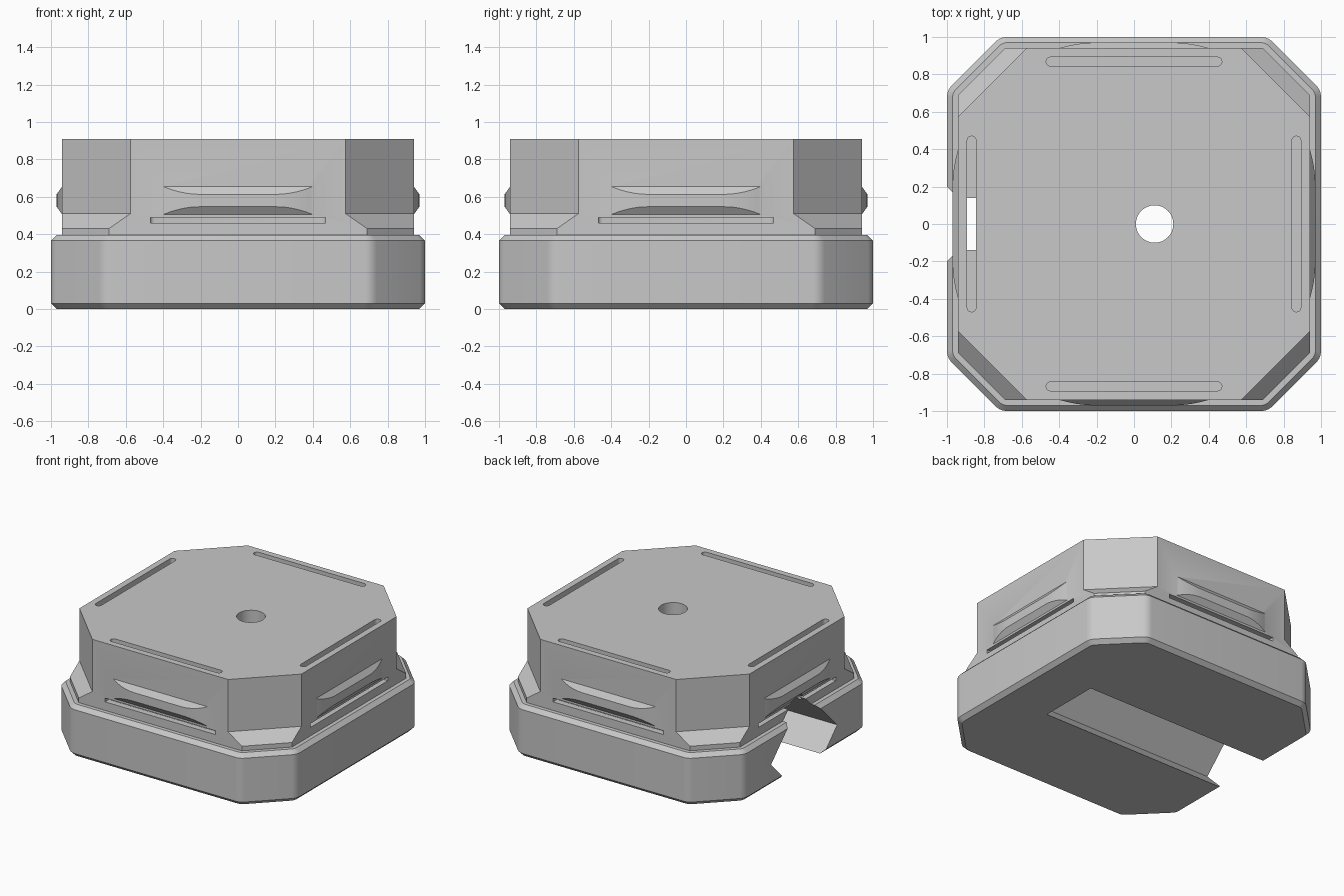
import bpy, bmesh, math
from mathutils import Matrix, Vector

cube = bpy.data.objects.get("Cube")
if cube:
    bpy.data.objects.remove(cube, do_unlink=True)

grey = bpy.data.materials.new("light grey plastic")
grey.use_nodes = True
colour = (0.58, 0.58, 0.58, 1)
grey.diffuse_color = colour
grey.node_tree.nodes["Principled BSDF"].inputs["Base Color"].default_value = colour


def loft(name, rings, turn=0):
    """Closed solid through rings of equal point count, turned about z."""
    bm = bmesh.new()
    rows = [[bm.verts.new(p) for p in ring] for ring in rings]
    n = len(rows[0])
    for a, b in zip(rows, rows[1:]):
        for i in range(n):
            j = (i + 1) % n
            bm.faces.new((a[i], a[j], b[j], b[i]))
    bm.faces.new(rows[0])
    bm.faces.new(rows[-1])
    bmesh.ops.recalc_face_normals(bm, faces=bm.faces)
    bmesh.ops.transform(bm, matrix=Matrix.Rotation(turn, 4, "Z"), verts=bm.verts)
    mesh = bpy.data.meshes.new(name)
    bm.to_mesh(mesh)
    bm.free()
    mesh.materials.append(grey)
    obj = bpy.data.objects.new(name, mesh)
    bpy.context.collection.objects.link(obj)
    return obj


def octagon(half, side, z, radius=0, steps=5):
    """Square with cut corners; radius rounds the eight vertical edges."""
    pts = []
    for q in range(4):
        turn = Matrix.Rotation(q * math.pi / 2, 3, "Z")
        corners = [(Vector((half, side, z)), 0), (Vector((side, half, z)), 45)]
        for corner, start in corners:
            if not radius:
                pts.append(turn @ corner)
                continue
            mid = math.radians(start + 22.5)
            centre = corner - Vector((math.cos(mid), math.sin(mid), 0)) * radius / math.cos(math.pi / 8)
            for k in range(steps + 1):
                a = math.radians(start + 45 * k / steps)
                pts.append(turn @ (centre + radius * Vector((math.cos(a), math.sin(a), 0))))
    return pts


def combine(target, other, operation):
    mod = target.modifiers.new(operation.lower(), "BOOLEAN")
    mod.operation = operation
    mod.solver = "EXACT"
    mod.object = other
    bpy.context.view_layer.objects.active = target
    bpy.ops.object.modifier_apply(modifier=mod.name)
    bpy.data.objects.remove(other, do_unlink=True)


# Base plinth with chamfered rims and rounded corners
def plinth_ring(half, z):
    return octagon(half, 0.69 + (half - 0.94) * 0.414, z, half - 0.91)


case = loft("mount_case", [plinth_ring(0.97, 0), plinth_ring(1, 0.03),
                           plinth_ring(1, 0.365), plinth_ring(0.97, 0.395)])

# Upper body whose cut corners flare out at the foot
body = loft("upper_body", [octagon(0.94, 0.69, 0.2), octagon(0.94, 0.69, 0.43),
                           octagon(0.94, 0.575, 0.51), octagon(0.94, 0.575, 0.91)])
combine(case, body, "UNION")


# Tapered grip ridge on each side
def ridge_ring(y):
    out = 0.03 * (1 - (max(abs(y) - 0.2, 0) / 0.2) ** 2)
    return [(0.93, y, 0.669), (0.94 + out, y, 0.655 - 1.4 * out),
            (0.94 + out, y, 0.505 + 1.4 * out), (0.93, y, 0.491)]


stations = [0.2 + 0.215 * k / 8 for k in range(9)]
stations = [-y for y in reversed(stations)] + stations
for q in range(4):
    combine(case, loft("grip_ridge", [ridge_ring(y) for y in stations], q * math.pi / 2), "UNION")

# Strap channels: rounded slot from the top, straight slot out of the side
for q in range(4):
    turn = q * math.pi / 2
    r, end = 0.024, 0.446
    outline = []
    for sign in (1, -1):
        for k in range(9):
            a = math.pi * k / 8
            outline.append((0.868 + sign * r * math.cos(a), sign * (end + r * math.sin(a))))
    combine(case, loft("strap_slot", [[(x, y, z) for x, y in outline] for z in (0.427, 1)], turn),
            "DIFFERENCE")
    box = [[(x, y, z) for x, y in ((0.86, -0.468), (0.96, -0.468), (0.96, 0.468), (0.86, 0.468))]
           for z in (0.46, 0.489)]
    combine(case, loft("side_slot", box, turn), "DIFFERENCE")

# Dovetail rail channel along the underside, open at one side
half_profile = [(0.236, -0.1), (0.236, 0), (0.4, 0.165), (0.03, 0.535)]
profile = half_profile + [(-y, z) for y, z in reversed(half_profile)]
combine(case, loft("rail_channel", [[(x, y, z) for y, z in profile] for x in (-1.2, 0.59)]),
        "DIFFERENCE")

# Round hole from the top into the channel
circle = [(0.11 + 0.1 * math.cos(k * math.tau / 48), 0.1 * math.sin(k * math.tau / 48))
          for k in range(48)]
combine(case, loft("screw_hole", [[(x, y, z) for x, y in circle] for z in (0.3, 1)]),
        "DIFFERENCE")

# Smooth rounded corners, keep hard edges
bpy.ops.object.select_all(action="DESELECT")
case.select_set(True)
bpy.context.view_layer.objects.active = case
bpy.ops.object.shade_smooth_by_angle(angle=math.radians(25))
